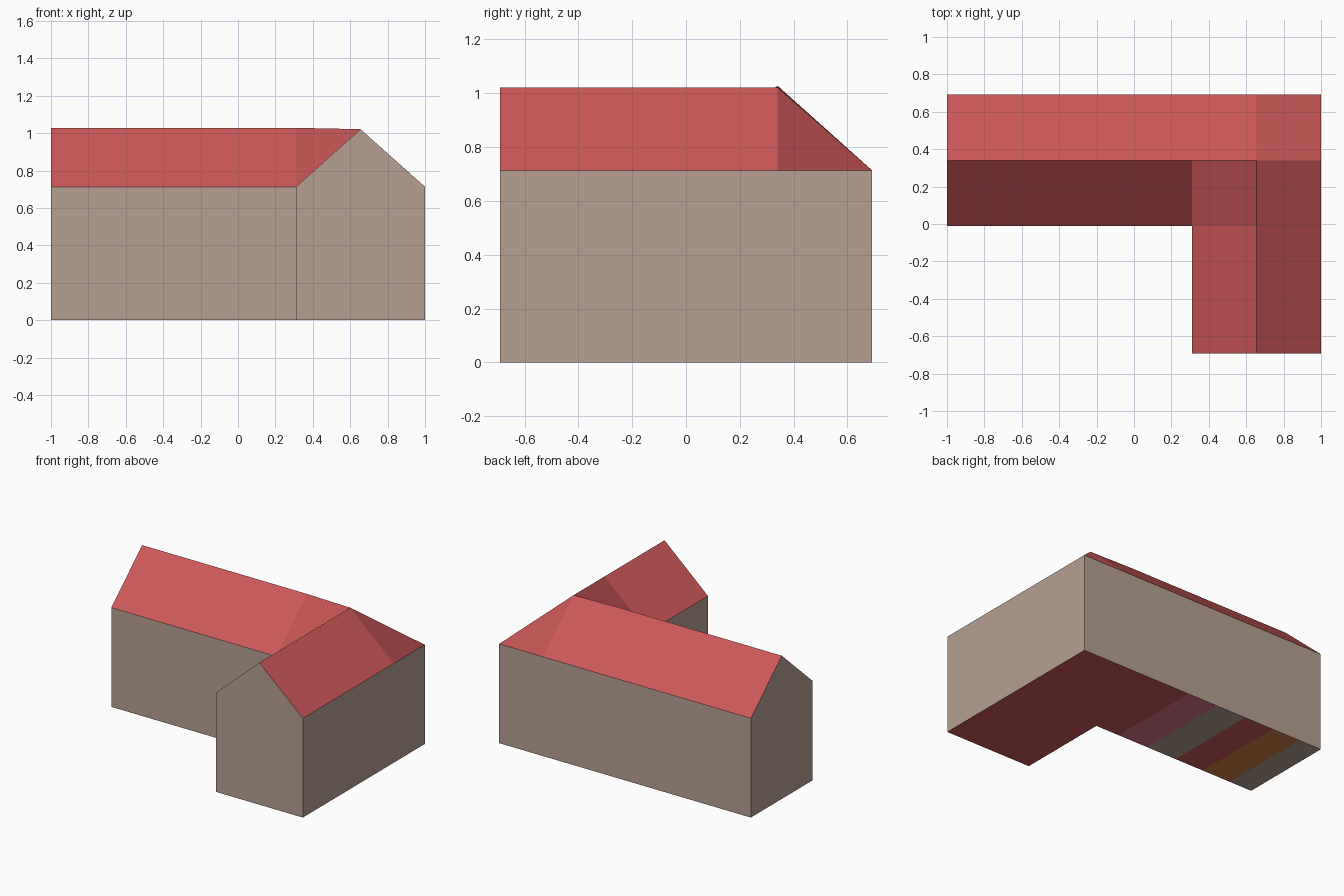
import bpy

if "Cube" in bpy.data.objects:
    bpy.data.objects.remove(bpy.data.objects["Cube"])

# Key plan lines (x and y) and heights
XL, XI, XM, XR = -1.0, 0.31, 0.655, 1.0
YF, YI, YM, YB = -0.692, -0.01, 0.34, 0.692
EAVE, RIDGE, PEAK = 0.713, 1.028, 1.021


def srgb(r, g, b):
    def lin(c):
        c /= 255
        return c / 12.92 if c <= 0.04045 else ((c + 0.055) / 1.055) ** 2.4
    return (lin(r), lin(g), lin(b), 1)


def material(name, rgb):
    m = bpy.data.materials.new(name)
    m.diffuse_color = srgb(*rgb)
    m.use_nodes = True
    m.node_tree.nodes["Principled BSDF"].inputs["Base Color"].default_value = m.diffuse_color
    return m


WALL = material("taupe_wall", (183, 160, 146))
ROOF = material("red_roof", (205, 88, 88))
PINK = material("pink_floor", (225, 118, 140))
BROWN = material("orange_brown_floor", (210, 128, 69))


def build(name, polys, mats):
    """Make one flat-faced object from (corner list, material index) pairs."""
    index, faces = {}, []
    for pts, _ in polys:
        faces.append([index.setdefault(p, len(index)) for p in pts])
    me = bpy.data.meshes.new(name)
    me.from_pydata(list(index), [], faces)
    for m in mats:
        me.materials.append(m)
    for f, (_, mi) in zip(me.polygons, polys):
        f.material_index = mi
    me.update()
    ob = bpy.data.objects.new(name, me)
    bpy.context.collection.objects.link(ob)
    return ob


# Walls: follow the L-shaped outline, with gables on the two wing ends
outline = [(XL, YI), (XI, YI), (XI, YF), (XR, YF), (XR, YB), (XL, YB)]
gables = {2: (XM, YF, PEAK), 5: (XL, YM, RIDGE)}
walls = []
for i, (a, b) in enumerate(zip(outline, outline[1:] + outline[:1])):
    pts = [(*a, 0), (*b, 0), (*b, EAVE), (*a, EAVE)]
    if i in gables:
        pts.insert(3, gables[i])
    walls.append((pts, 0))
build("walls", walls, [WALL])

# Roof: two ridged wings, with a hip and a valley patch where they meet
peak = (XM, YM, PEAK)
ridge_l, ridge_i = (XL, YM, RIDGE), (XI, YM, RIDGE)
ridge_f, ridge_y = (XM, YF, PEAK), (XM, YI, PEAK)
valley, hip = (XI, YI, EAVE), (XR, YB, EAVE)
back, side = (XM, YB, EAVE), (XR, YM, EAVE)
roof = [
    [(XL, YI, EAVE), valley, ridge_i, ridge_l],               # long front slope
    [ridge_l, ridge_i, peak, back, (XL, YB, EAVE)],           # long back slope
    [(XI, YF, EAVE), ridge_f, ridge_y, valley],               # wing left slope
    [ridge_f, (XR, YF, EAVE), side, peak, ridge_y],           # wing right slope
    [peak, side, hip, back],                                  # hip corner
    [peak, ridge_i, valley, ridge_y],                         # valley corner
]
build("roof", [(p, 0) for p in roof], [ROOF])

# Underside: coloured bands across the long wing, plain under the short wing
edges = [XL, -0.82, -0.59, -0.36, -0.12, 0.12, XI, XR]
colours = [0, 3, 1, 0, 2, 1, 1]
floor = [([(a, YI, 0), (a, YB, 0), (b, YB, 0), (b, YI, 0)], c)
         for a, b, c in zip(edges, edges[1:], colours)]
floor.append(([(XI, YF, 0), (XI, YI, 0), (XR, YI, 0), (XR, YF, 0)], 1))
build("underside", floor, [WALL, ROOF, PINK, BROWN])
